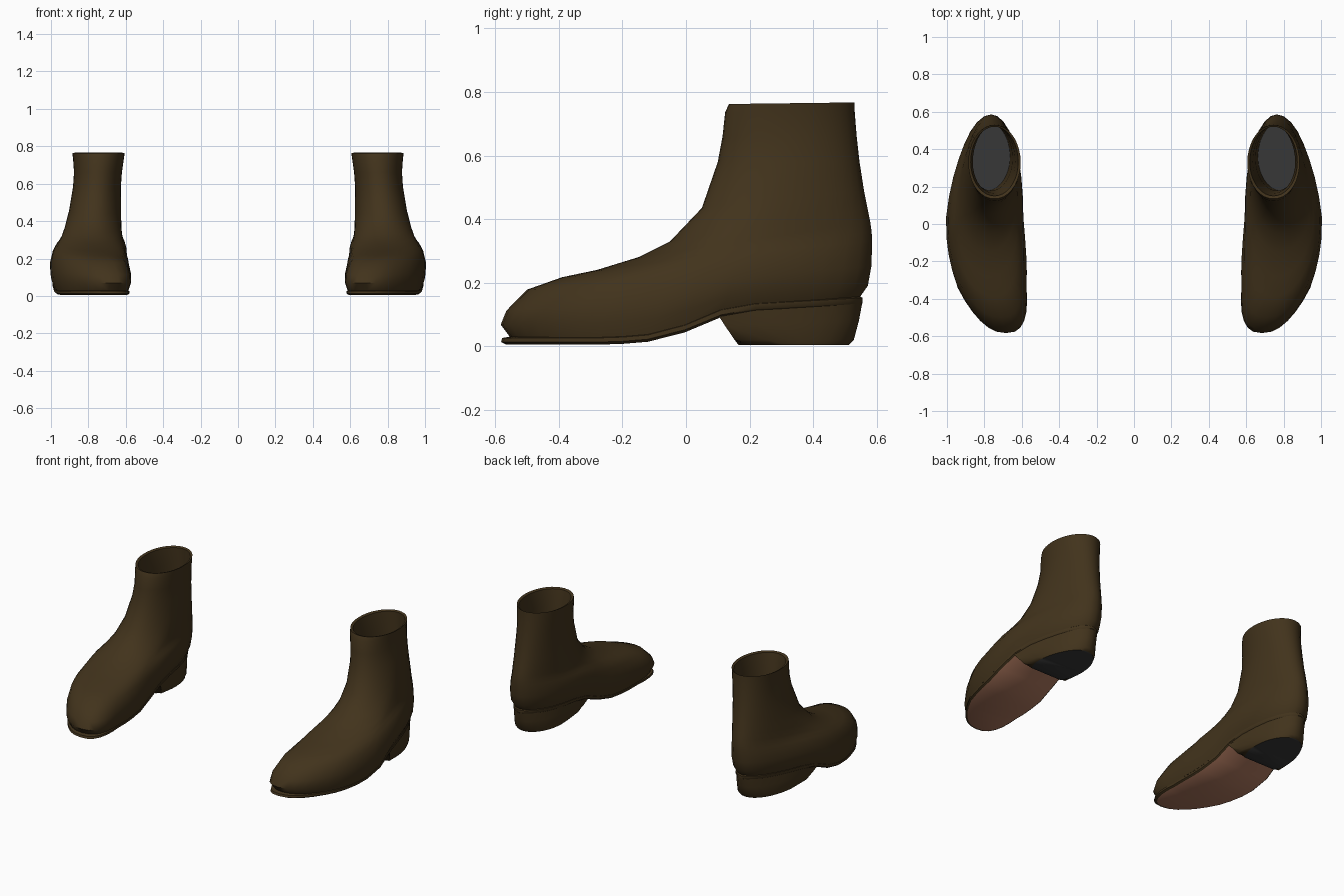
import bpy, bmesh, math

cube = bpy.data.objects.get("Cube")
if cube:
    bpy.data.objects.remove(cube)

SEGMENTS = 36


def material(name, color):
    mat = bpy.data.materials.new(name)
    mat.use_nodes = True
    mat.diffuse_color = (*color, 1)
    mat.node_tree.nodes["Principled BSDF"].inputs["Base Color"].default_value = (*color, 1)
    return mat


LEATHER = material("dark brown leather", (0.054, 0.033, 0.0115))
TAN = material("reddish sole leather", (0.42, 0.185, 0.11))
RUBBER = material("charcoal rubber", (0.038, 0.038, 0.038))


def interp(points, value):
    """Piecewise linear lookup."""
    if value <= points[0][0]:
        return points[0][1]
    for (a, fa), (b, fb) in zip(points, points[1:]):
        if value <= b:
            return fa + (fb - fa) * (value - a) / (b - a)
    return points[-1][1]


# Foot centre line seen from above, and the rise of the sole from toe to heel
CENTRE = [(-0.58, 0.685), (-0.5, 0.71), (-0.35, 0.757), (-0.2, 0.78),
          (0, 0.80), (0.2, 0.79), (0.4, 0.775), (0.6, 0.77)]
RISE = [(-0.25, 0), (-0.15, 0.04), (-0.05, 0.15), (0.1, 0.68), (0.2, 0.84), (0.55, 1)]


def egg_ring(yf, zf, yb, zb, w, ym, arch=1.0, flat=-1.0, blunt=1.0):
    """Egg outline from a front point to a back point, widest at ym."""
    ring = []
    for i in range(SEGMENTS):
        a = 2 * math.pi * i / SEGMENTS
        c, s = math.cos(a), math.sin(a)
        y = ym - c * ((ym - yf) if c > 0 else (yb - ym))
        linear = (y - yf) / (yb - yf)
        y = max(y, flat)
        z = zf + (zb - zf) * (arch * interp(RISE, y) + (1 - arch) * linear)
        lean = min(1, max(0, (z - 0.2) / 0.5))
        x = interp(CENTRE, y) * (1 - lean) + 0.746 * lean
        width = abs(s) ** (blunt if c > 0 else 1)
        ring.append((x + w * math.copysign(width, s), y, z))
    return ring


def loft(name, side, rings, materials, cap_first=None, cap_last=None):
    """Skin the rings; a cap is a strip of quads across the ring."""
    bm = bmesh.new()
    loops = [[bm.verts.new((x * side, y, z)) for x, y, z in ring] for ring in rings]
    for low, high in zip(loops, loops[1:]):
        for i in range(SEGMENTS):
            j = (i + 1) % SEGMENTS
            bm.faces.new((low[i], low[j], high[j], high[i]))
    for loop, slot in ((loops[0], cap_first), (loops[-1], cap_last)):
        if slot is None:
            continue
        for i in range(SEGMENTS // 2):
            corners = [loop[i], loop[i + 1], loop[-i - 1], loop[-i]]
            bm.faces.new(list(dict.fromkeys(corners))).material_index = slot
    bmesh.ops.recalc_face_normals(bm, faces=bm.faces)
    mesh = bpy.data.meshes.new(name)
    bm.to_mesh(mesh)
    bm.free()
    for mat in materials:
        mesh.materials.append(mat)
    obj = bpy.data.objects.new(name, mesh)
    bpy.context.collection.objects.link(obj)
    bpy.ops.object.select_all(action="DESELECT")
    obj.select_set(True)
    bpy.context.view_layer.objects.active = obj
    bpy.ops.object.shade_smooth_by_angle(angle=math.radians(50))


# Upper: front y, front z, back y, back z, half width, widest y
UPPER = [
    (-0.553, 0.028, 0.545, 0.152, 0.193, -0.12),
    (-0.583, 0.068, 0.572, 0.190, 0.207, -0.10),
    (-0.565, 0.112, 0.583, 0.250, 0.210, -0.08),
    (-0.500, 0.178, 0.585, 0.300, 0.200, -0.05),
    (-0.390, 0.217, 0.586, 0.330, 0.185, 0.00),
    (-0.280, 0.240, 0.584, 0.360, 0.171, 0.05),
    (-0.150, 0.280, 0.580, 0.390, 0.160, 0.12),
    (-0.050, 0.330, 0.572, 0.430, 0.150, 0.20),
    (0.050, 0.435, 0.560, 0.490, 0.138, 0.27),
    (0.100, 0.580, 0.546, 0.580, 0.128, 0.32),
    (0.115, 0.660, 0.537, 0.660, 0.128, 0.33),
    (0.123, 0.735, 0.531, 0.735, 0.136, 0.33),
    (0.135, 0.762, 0.530, 0.767, 0.140, 0.33),
]
# Rim turned in and lining down to the insole
LINING = [
    (0.150, 0.757, 0.520, 0.760, 0.127, 0.33),
    (0.165, 0.660, 0.525, 0.660, 0.113, 0.33),
    (0.178, 0.500, 0.530, 0.500, 0.109, 0.34),
    (0.178, 0.260, 0.535, 0.260, 0.112, 0.34),
]

for side, label in ((1, "left"), (-1, "right")):
    rings = [egg_ring(*row, arch=max(0, 1 - k / 6), blunt=0.82 if k < 4 else 0.95)
             for k, row in enumerate(UPPER)]
    rings += [egg_ring(*row, arch=0) for row in LINING]
    loft(label + "_boot_upper", side, rings, [LEATHER, RUBBER], cap_last=1)

    # Sole with a leather edge running back as the welt above the heel
    loft(label + "_sole", side, [
        egg_ring(-0.565, 0.005, 0.545, 0.128, 0.184, -0.12, blunt=0.82),
        egg_ring(-0.582, 0.013, 0.556, 0.136, 0.194, -0.12, blunt=0.82),
        egg_ring(-0.578, 0.026, 0.556, 0.152, 0.194, -0.12, blunt=0.82),
        egg_ring(-0.555, 0.030, 0.545, 0.158, 0.184, -0.12, blunt=0.82),
    ], [LEATHER, TAN], cap_first=1, cap_last=0)

    # Stacked heel, rounded in towards a smaller rubber tip, with a sloping breast
    loft(label + "_heel", side, [
        egg_ring(0.100, 0.004, 0.512, 0.004, 0.138, 0.27, flat=0.165),
        egg_ring(-0.100, 0.020, 0.528, 0.020, 0.153, 0.20, flat=0.153),
        egg_ring(-0.350, 0.012, 0.544, 0.080, 0.172, 0.05, flat=0.125),
        egg_ring(-0.550, 0.010, 0.554, 0.134, 0.188, -0.12, flat=0.103),
    ], [LEATHER, RUBBER], cap_first=1, cap_last=0)
